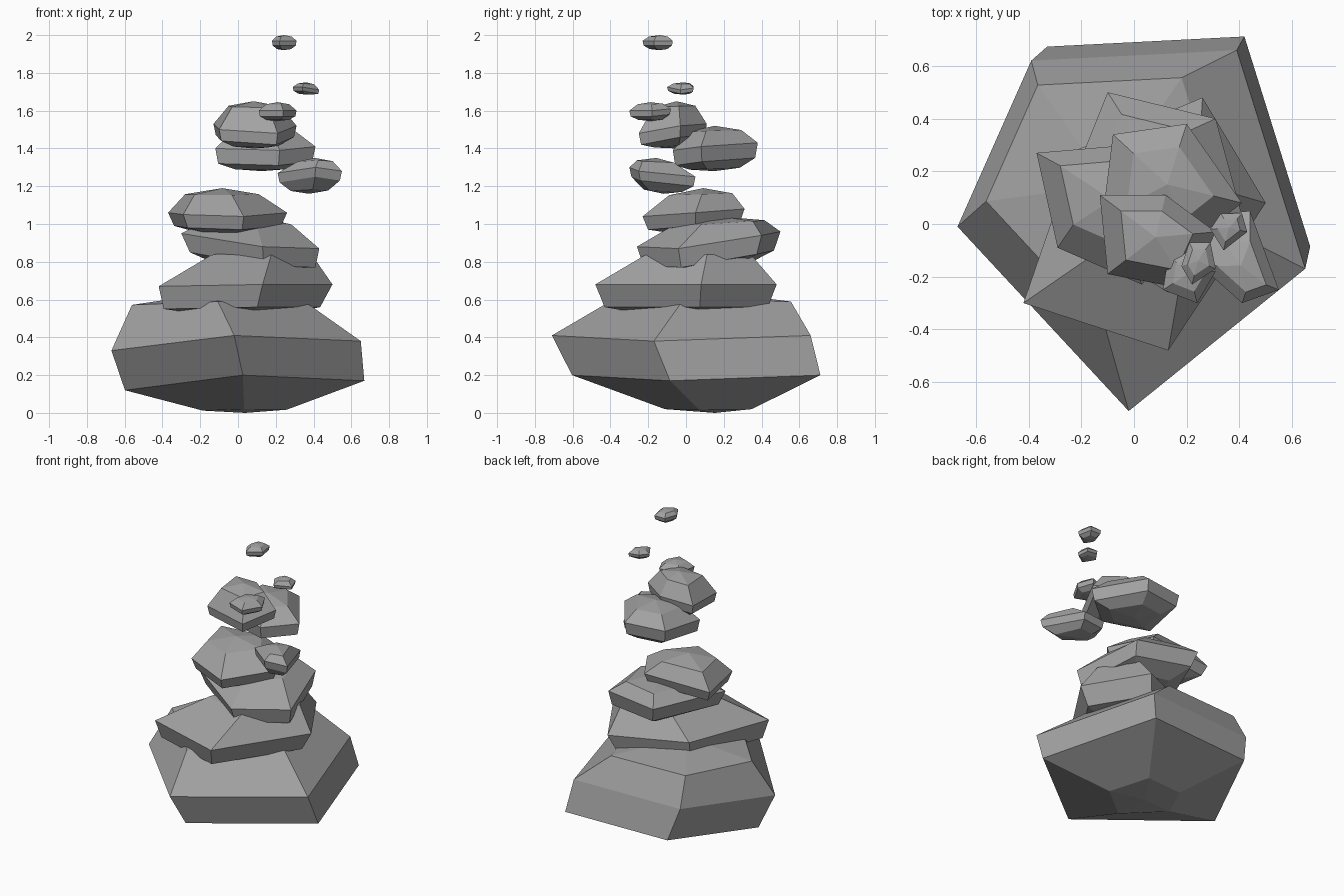
import bpy
from mathutils import Vector

grey = bpy.data.materials.new("stone_grey")
grey.diffuse_color = (.36, .36, .36, 1)


def stone(name, belt, thick, z_top, z_bot, shift=(0, 0), tip=(0, 0), low=0.94, top=0.62, bot=0.62, kt=0.75, kb=0.75):
    """Five-sided faceted stone: pole, ring, two belts, ring, pole."""
    upper = [Vector(p) for p in belt]
    drop = Vector((shift[0], shift[1], -thick))
    c = sum(upper, Vector()) / 5
    lower = [Vector((c.x + (p.x - c.x) * low, c.y + (p.y - c.y) * low, p.z)) + drop for p in upper]
    t = Vector((c.x + tip[0], c.y + tip[1], z_top))
    b = Vector((c.x + shift[0], c.y + shift[1], z_bot))

    def ring(pts, mid, pole, r, k):
        return [Vector((pole.x + (p.x - mid.x) * r, pole.y + (p.y - mid.y) * r,
                        p.z + (pole.z - p.z) * k)) for p in pts]

    verts = ring(lower, b, b, bot, kb) + lower + upper + ring(upper, c, t, top, kt) + [b, t]
    faces = []
    for i in range(5):
        j = (i + 1) % 5
        for r in (0, 5, 10):
            faces.append((r + i, r + j, r + 5 + j, r + 5 + i))
        faces += [(20, j, i), (15 + i, 15 + j, 21)]
    me = bpy.data.meshes.new(name)
    me.from_pydata(verts, [], faces)
    me.materials.append(grey)
    ob = bpy.data.objects.new(name, me)
    bpy.context.collection.objects.link(ob)
    return ob


# Large base boulder
stone("base_boulder", [(-.67, -.01, .33), (-.02, -.71, .41), (.65, -.17, .38), (.39, .66, .41), (-.39, .62, .40)],
      .21, .64, 0, shift=(.045, .075), tip=(-.09, .07), low=.96, top=.70, bot=.35, kt=.78, kb=.9)
# Broad second slab
stone("second_slab", [(-.42, -.30, .67), (.13, -.48, .68), (.50, .08, .68), (.26, .48, .68), (-.22, .28, .68)],
      .12, .89, .52, shift=(-.02, 0), tip=(.08, .06), low=.90, top=.58)
# Tilted third slab
stone("third_slab", [(-.30, .0, .95), (.13, -.26, .88), (.43, -.04, .87), (.31, .40, .94), (-.10, .50, .96)],
      .10, 1.04, .77, shift=(.01, 0), tip=(-.02, .06), low=.91)
# Fourth stone
stone("fourth_stone", [(-.37, .27, 1.06), (-.29, -.09, 1.05), (.03, -.23, 1.04), (.26, .05, 1.06), (.10, .31, 1.08)],
      .07, 1.19, .95, kt=.75, low=.9, tip=(-.03, .03))
# Side stone
stone("side_stone", [(.21, -.12, 1.27), (.41, -.30, 1.30), (.55, -.25, 1.28), (.44, .05, 1.25), (.27, .03, 1.25)],
      .05, 1.35, 1.16, tip=(.03, -.04), top=.55)
# Upper back stone
stone("upper_back_stone", [(-.12, .02, 1.40), (.22, -.07, 1.39), (.41, .08, 1.41), (.20, .38, 1.43), (-.08, .34, 1.43)],
      .08, 1.52, 1.28, kt=.75)
# Upper front stone
stone("upper_front_stone", [(-.10, -.19, 1.50), (.21, -.25, 1.48), (.31, -.03, 1.52), (.12, .11, 1.53), (-.13, .11, 1.53)],
      .06, 1.65, 1.40, kt=.80)
# Small pebbles at the top
stone("front_pebble", [(.11, -.25, 1.60), (.24, -.30, 1.60), (.31, -.18, 1.60), (.26, -.08, 1.61), (.13, -.12, 1.60)],
      .03, 1.645, 1.545)
stone("floating_pebble", [(.29, -.02, 1.725), (.34, -.10, 1.725), (.43, -.03, 1.71), (.41, .04, 1.72), (.33, .04, 1.73)],
      .02, 1.75, 1.685)
stone("top_pebble", [(.18, -.16, 1.97), (.22, -.23, 1.97), (.31, -.17, 1.97), (.29, -.07, 1.97), (.21, -.07, 1.97)],
      .025, 2.0, 1.92)
